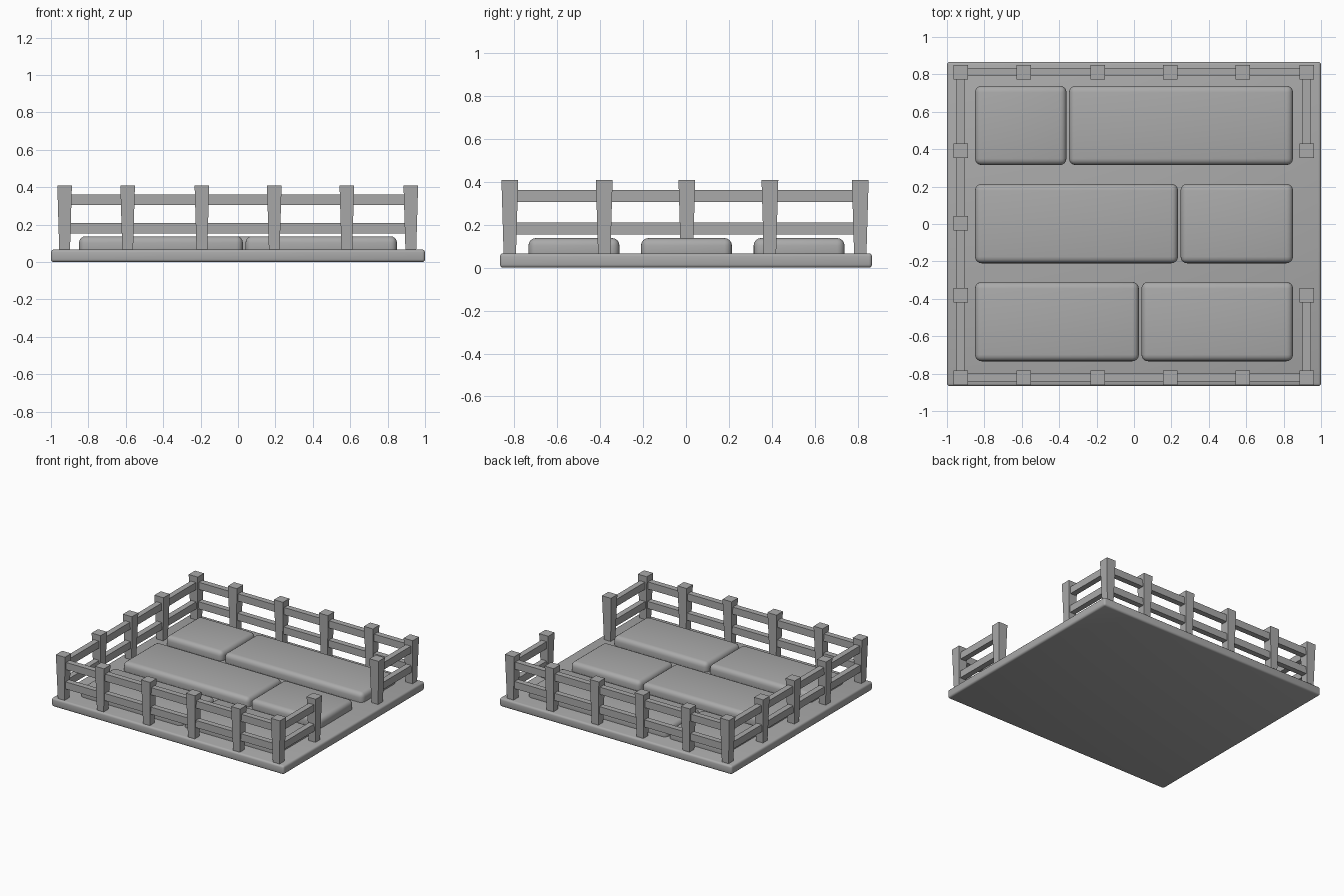
import bpy, bmesh
from mathutils import Vector

cube = bpy.data.objects.get("Cube")
if cube:
    bpy.data.objects.remove(cube, do_unlink=True)

grey = bpy.data.materials.new("plain grey")
grey.use_nodes = True
grey.diffuse_color = (0.4, 0.4, 0.4, 1)
grey.node_tree.nodes["Principled BSDF"].inputs["Base Color"].default_value = (0.4, 0.4, 0.4, 1)


def box(name, low, high, taper=1.0, radius=0.0, segments=3):
    """Box between two corners; taper scales the foot, radius rounds the edges."""
    low, high = Vector(low), Vector(high)
    mid, size = (low + high) / 2, high - low
    bm = bmesh.new()
    bmesh.ops.create_cube(bm, size=1)
    for v in bm.verts:
        foot = taper if v.co.z < 0 else 1
        v.co = Vector((v.co.x * size.x * foot, v.co.y * size.y * foot, v.co.z * size.z))
    if radius:
        bmesh.ops.bevel(bm, geom=bm.edges[:], offset=radius, segments=segments,
                        profile=0.5, affect='EDGES', clamp_overlap=True)
    mesh = bpy.data.meshes.new(name)
    bm.to_mesh(mesh)
    bm.free()
    mesh.materials.append(grey)
    obj = bpy.data.objects.new(name, mesh)
    obj.location = mid
    bpy.context.collection.objects.link(obj)
    if radius:
        bpy.ops.object.select_all(action='DESELECT')
        obj.select_set(True)
        bpy.context.view_layer.objects.active = obj
        bpy.ops.object.shade_smooth_by_angle(angle=0.7)
    return obj


# Floor platform
FLOOR = 0.067
box("platform", (-1, -0.867, 0), (1, 0.867, FLOOR), radius=0.015)

# Cushion-like floor slabs: three rows, each split in two at a different x
for row, y, split in (("back", 0.527, -0.354), ("middle", 0.002, 0.242), ("front", -0.522, 0.033)):
    for side, x0, x1 in (("right", -0.85, split - 0.007), ("left", split + 0.007, 0.85)):
        box(f"{row}_{side}_slab", (x0, y - 0.212, 0.03), (x1, y + 0.212, 0.138),
            radius=0.035, segments=4)

# Fence posts
LEFT, RIGHT, BACK, FRONT = 0.924, -0.927, 0.812, -0.821
HALF = 0.039
across = (RIGHT, -0.59, -0.193, 0.194, 0.582, LEFT)
posts = [(x, y) for y in (FRONT, BACK) for x in across]
posts += [(RIGHT, y) for y in (-0.381, 0.004, 0.391)]
posts += [(LEFT, y) for y in (-0.381, 0.391)]
for x, y in posts:
    box("fence_post", (x - HALF, y - HALF, FLOOR - 0.002), (x + HALF, y + HALF, 0.409), taper=0.74)

# Fence rails: the left side keeps a gap as the entrance
T = 0.022
for level, z in (("lower", 0.182), ("upper", 0.334)):
    z0, z1 = z - 0.028, z + 0.028
    for side, y in (("front", FRONT), ("back", BACK)):
        box(f"{side}_{level}_rail", (RIGHT, y - T, z0), (LEFT, y + T, z1))
    box(f"right_{level}_rail", (RIGHT - T, FRONT, z0), (RIGHT + T, BACK, z1))
    for side, y0, y1 in (("front", FRONT, -0.381), ("back", 0.391, BACK)):
        box(f"left_{side}_{level}_rail", (LEFT - T, y0, z0), (LEFT + T, y1, z1))
